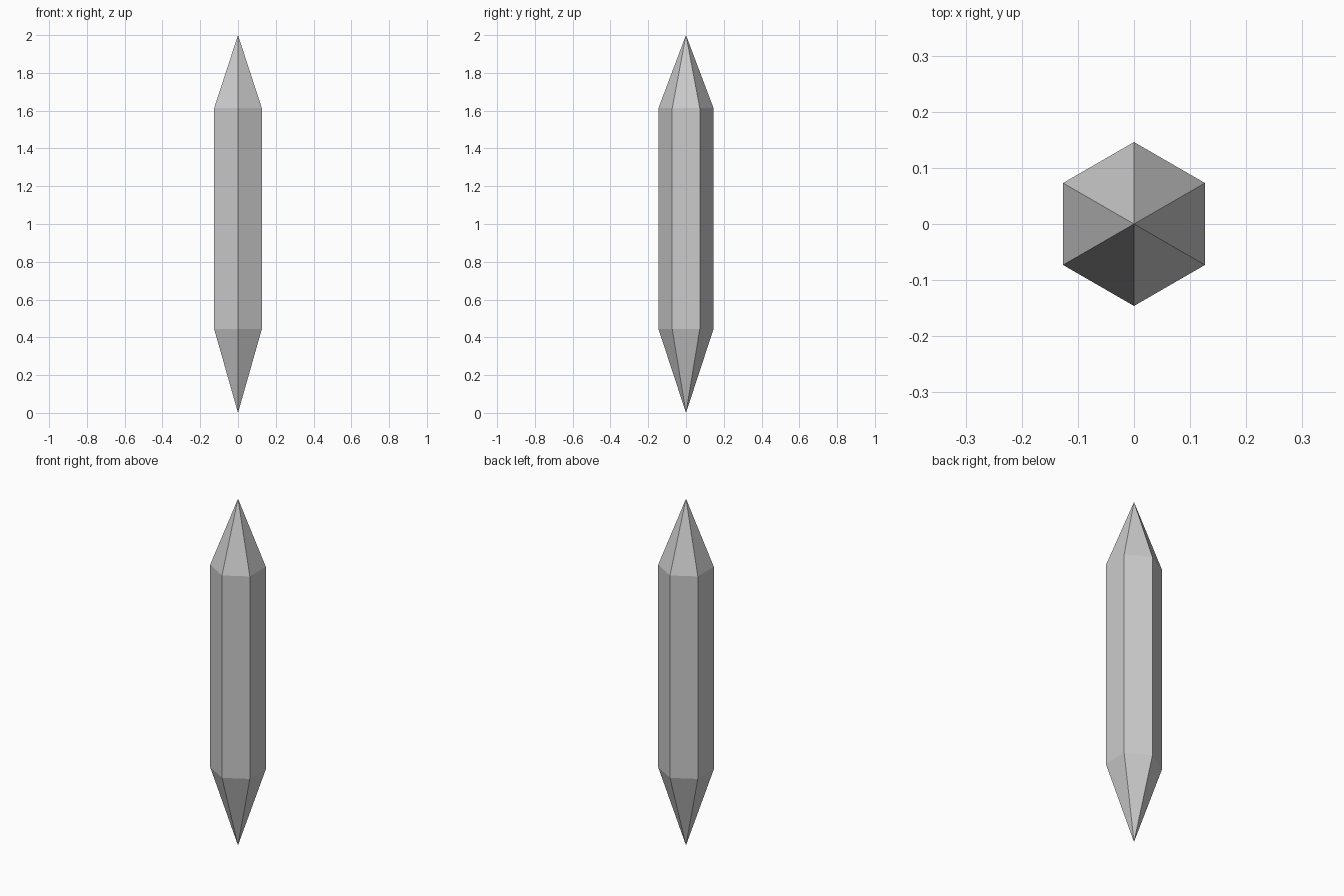
import bpy, bmesh
from math import cos, sin, radians

if "Cube" in bpy.data.objects:
    bpy.data.objects.remove(bpy.data.objects["Cube"])

SIDES = 6
RADIUS = 0.146
LOWER, UPPER, HEIGHT = 0.445, 1.613, 2.0

bm = bmesh.new()

def ring(z):
    # hexagon with corners pointing along +y and -y
    angles = [radians(90 + i * 360 / SIDES) for i in range(SIDES)]
    return [bm.verts.new((RADIUS * cos(a), RADIUS * sin(a), z)) for a in angles]

# Two shoulder rings and two pointed ends
low, high = ring(LOWER), ring(UPPER)
base, tip = bm.verts.new((0, 0, 0)), bm.verts.new((0, 0, HEIGHT))

# Bottom point, straight side and top point for each facet
for i in range(SIDES):
    j = (i + 1) % SIDES
    bm.faces.new((base, low[j], low[i]))
    bm.faces.new((low[i], low[j], high[j], high[i]))
    bm.faces.new((high[i], high[j], tip))

bmesh.ops.recalc_face_normals(bm, faces=bm.faces)
mesh = bpy.data.meshes.new("crystal")
bm.to_mesh(mesh)
bm.free()
bpy.context.collection.objects.link(bpy.data.objects.new("crystal", mesh))
